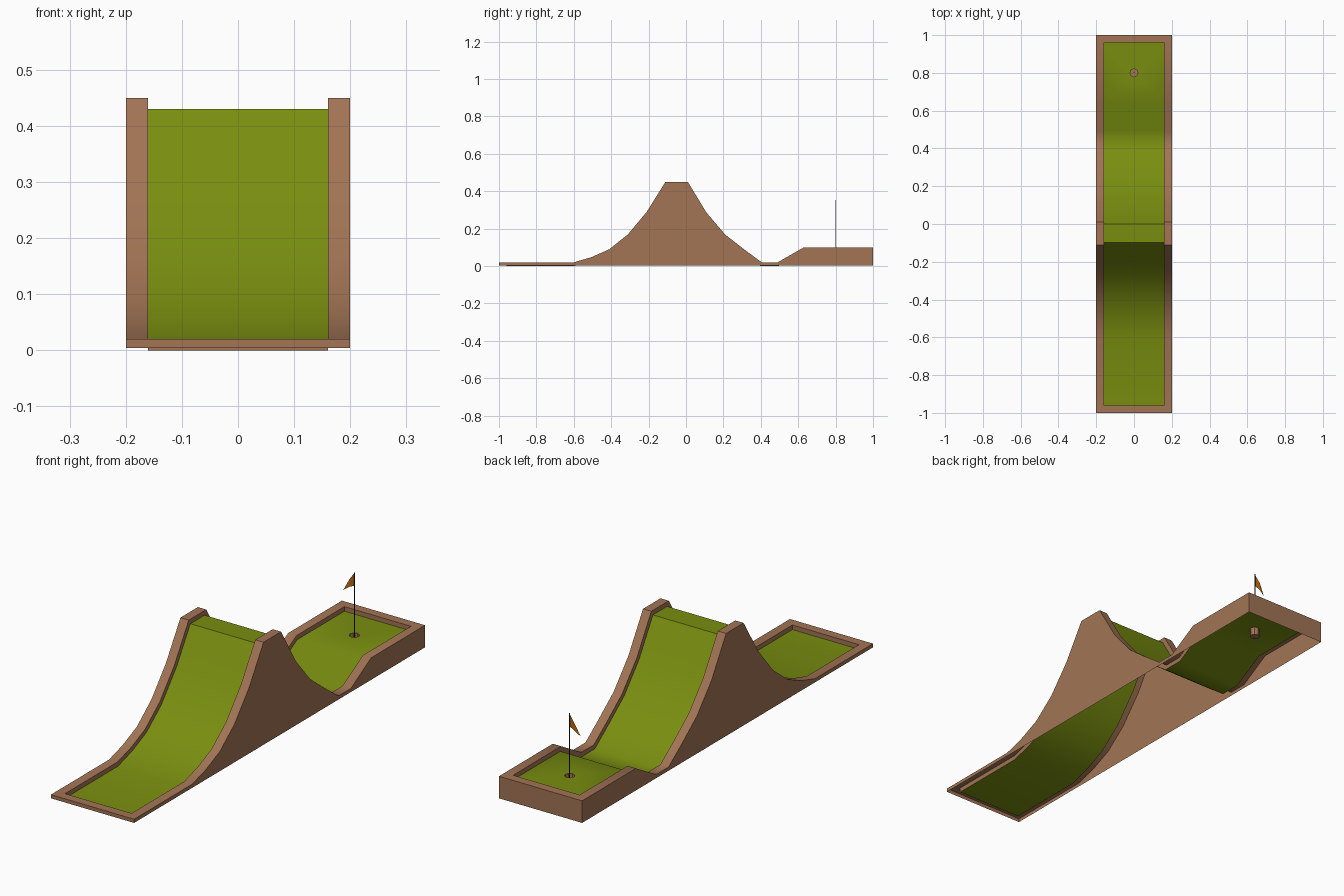
import bpy, bmesh, math
from mathutils import Vector

if "Cube" in bpy.data.objects:
    bpy.data.objects.remove(bpy.data.objects["Cube"])

# Rim profile along the lane (y, z), without the end borders
PROFILE = [(-0.96, 0.02), (-0.6, 0.02), (-0.505, 0.048), (-0.41, 0.09), (-0.31, 0.17),
           (-0.21, 0.29), (-0.11, 0.45), (0.01, 0.45), (0.11, 0.285), (0.21, 0.168),
           (0.31, 0.09), (0.405, 0.02), (0.49, 0.02), (0.63, 0.10), (0.96, 0.10)]
OUT_X, IN_X, DROP, BASE = 0.20, 0.16, 0.02, 0.004
HOLE = (0.0, 0.8)
HOLE_R, HOLE_SIDES, HOLE_DEPTH = 0.021, 8, 0.035


def material(name, rgb):
    m = bpy.data.materials.new(name)
    m.diffuse_color = (*rgb, 1)
    m.use_nodes = True
    m.node_tree.nodes["Principled BSDF"].inputs["Base Color"].default_value = m.diffuse_color
    return m


WOOD = material("brown wood", (0.36, 0.175, 0.09))
TURF = material("green turf", (0.19, 0.27, 0.005))
ORANGE = material("orange cloth", (0.50, 0.14, 0.005))
DARK = material("dark metal", (0.02, 0.02, 0.02))


def finish(bm, name, mat, smooth=None, up=False):
    bmesh.ops.remove_doubles(bm, verts=bm.verts, dist=1e-5)
    bmesh.ops.recalc_face_normals(bm, faces=bm.faces)
    if up:
        bm.normal_update()
        bmesh.ops.reverse_faces(bm, faces=[f for f in bm.faces if f.normal.z < 0])
    me = bpy.data.meshes.new(name)
    bm.to_mesh(me)
    bm.free()
    me.materials.append(mat)
    if smooth:
        me.shade_smooth()
        me.set_sharp_from_angle(angle=math.radians(smooth))
    ob = bpy.data.objects.new(name, me)
    bpy.context.collection.objects.link(ob)
    return ob


def face(bm, *pts):
    return bm.faces.new([bm.verts.new(p) for p in pts])


def offset(profile, d):
    """Shift a polyline downwards along its normals, keeping the end y values."""
    pts = [Vector(p) for p in profile]
    out = []
    for i, p in enumerate(pts):
        dirs = []
        if i > 0:
            dirs.append((p - pts[i - 1]).normalized())
        if i < len(pts) - 1:
            dirs.append((pts[i + 1] - p).normalized())
        normals = [Vector((v.y, -v.x)) for v in dirs]
        n = sum(normals, Vector((0, 0))).normalized()
        out.append(p + n * d / n.dot(normals[0]))
    return out


turf_line = offset(PROFILE, DROP)
rim_line = [(-1, 0.02)] + PROFILE + [(1, 0.10)]

# Wooden frame: outer walls, top rim and inner lip, open underneath
bm = bmesh.new()
for s in (-1, 1):
    o, i = s * OUT_X, s * IN_X
    for (y0, z0), (y1, z1) in zip(rim_line, rim_line[1:]):
        face(bm, (o, y0, BASE), (o, y1, BASE), (o, y1, z1), (o, y0, z0))
        face(bm, (o, y0, z0), (o, y1, z1), (i, y1, z1), (i, y0, z0))
    for a, b, c, d in zip(PROFILE, PROFILE[1:], turf_line[1:], turf_line):
        face(bm, (i, *a), (i, *b), (i, *c), (i, *d))
for end, z in ((-1, 0.02), (1, 0.10)):
    y = end * 0.96
    face(bm, (-IN_X, end, z), (IN_X, end, z), (IN_X, y, z), (-IN_X, y, z))
    face(bm, (-IN_X, y, z), (IN_X, y, z), (IN_X, y, z - DROP), (-IN_X, y, z - DROP))
    face(bm, (-OUT_X, end, BASE), (OUT_X, end, BASE), (OUT_X, end, z),
         (IN_X, end, z), (-IN_X, end, z), (-OUT_X, end, z))
finish(bm, "wooden_frame", WOOD, 40)


def ring(z):
    step = 2 * math.pi / HOLE_SIDES
    return [(HOLE[0] + HOLE_R * math.cos(k * step), HOLE[1] + HOLE_R * math.sin(k * step), z)
            for k in range(HOLE_SIDES)]


# Turf: sloped strip, then the raised green with the hole cut out
bm = bmesh.new()
for (y0, z0), (y1, z1) in zip(turf_line[:-2], turf_line[1:-1]):
    face(bm, (-IN_X, y0, z0), (IN_X, y0, z0), (IN_X, y1, z1), (-IN_X, y1, z1))
(y0, z0), (y1, z1) = turf_line[-2:]
top_z = z1
edges = []
for loop in ([(-IN_X, y0, z0), (IN_X, y0, z0), (IN_X, y1, z1), (-IN_X, y1, z1)], ring(top_z)):
    vs = [bm.verts.new(p) for p in loop]
    edges += [bm.edges.new((a, b)) for a, b in zip(vs, vs[1:] + vs[:1])]
bmesh.ops.triangle_fill(bm, edges=edges, use_beauty=True, use_dissolve=False)
finish(bm, "turf", TURF, 40, up=True)

# Cup below the hole
bm = bmesh.new()
hi, lo = ring(top_z), ring(top_z - HOLE_DEPTH)
for k in range(HOLE_SIDES):
    n = (k + 1) % HOLE_SIDES
    face(bm, lo[k], lo[n], hi[n], hi[k])
face(bm, *lo)
finish(bm, "hole_cup", WOOD)

# Flag pole
bm = bmesh.new()
pole_lo, pole_hi = top_z - HOLE_DEPTH, 0.352
bmesh.ops.create_cone(bm, cap_ends=True, segments=6, radius1=0.002, radius2=0.002,
                      depth=pole_hi - pole_lo)
bmesh.ops.translate(bm, verts=bm.verts, vec=(*HOLE, (pole_lo + pole_hi) / 2))
finish(bm, "flag_pole", DARK)

# Drooping pennant, slightly rippled
bm = bmesh.new()
y = HOLE[1]
face(bm, (0, y, 0.35), (-0.026, y + 0.003, 0.315), (-0.026, y + 0.003, 0.282), (0, y, 0.295))
face(bm, (-0.026, y + 0.003, 0.315), (-0.052, y - 0.002, 0.263), (-0.026, y + 0.003, 0.282))
finish(bm, "flag", ORANGE)
